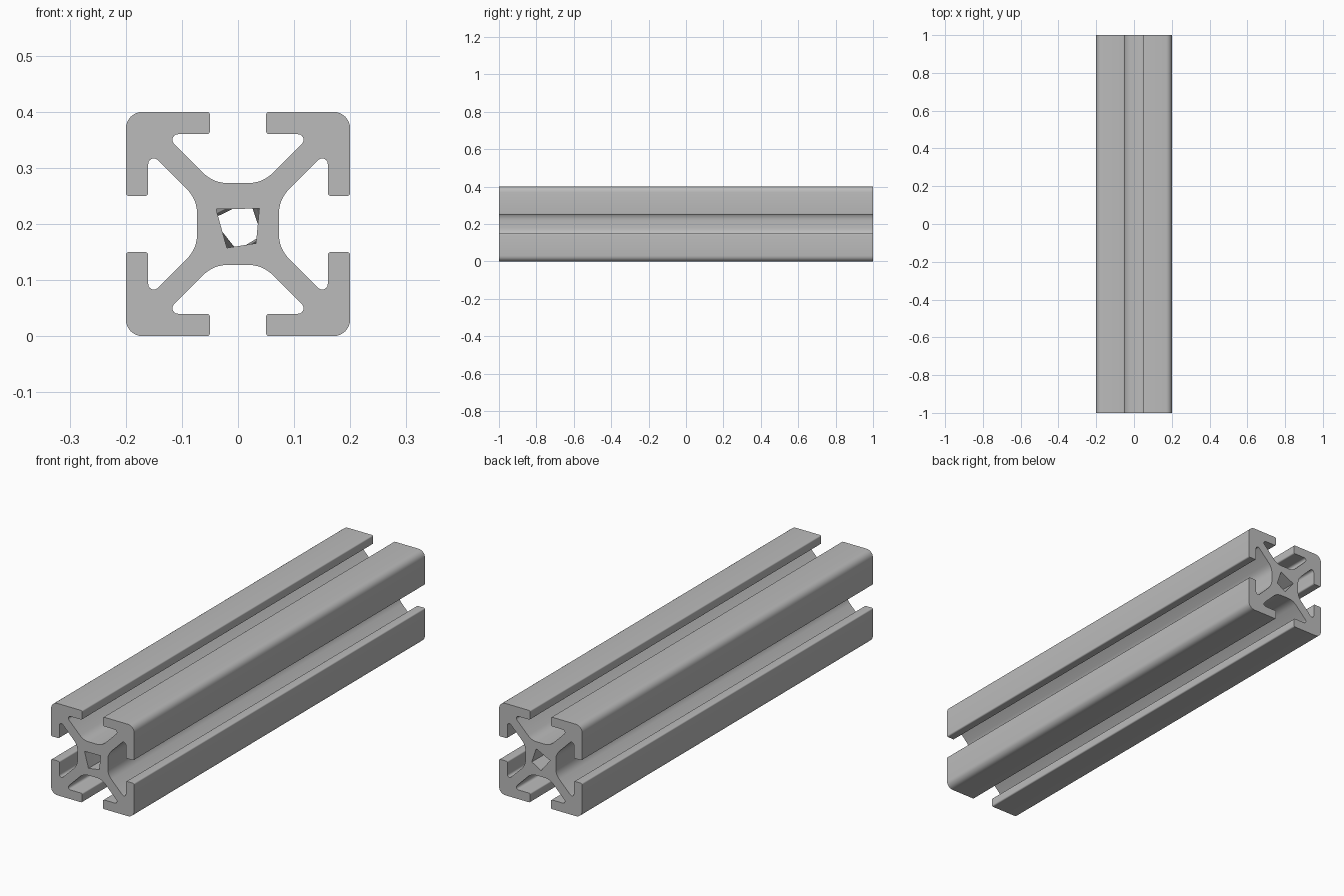
import bpy
import bmesh
import math
from mathutils import Vector

cube = bpy.data.objects.get("Cube")
if cube:
    bpy.data.objects.remove(cube, do_unlink=True)

CENTRE_Z = 0.2
HALF_LENGTH = 1.0
BORE_RADIUS = 0.047


def fillet(prev, corner, nxt, radius, steps=6):
    """Round one corner of a polygon with an arc."""
    a, b = (prev - corner).normalized(), (nxt - corner).normalized()
    half = a.angle(b) / 2
    centre = corner + (a + b).normalized() * (radius / math.sin(half))
    tangent = radius / math.tan(half)
    start = corner + a * tangent - centre
    end = corner + b * tangent - centre
    sweep = math.pi - 2 * half
    points = []
    for i in range(steps + 1):
        t = i / steps
        w0 = math.sin((1 - t) * sweep) / math.sin(sweep)
        w1 = math.sin(t * sweep) / math.sin(sweep)
        points.append(centre + start * w0 + end * w1)
    return points


# Half of one corner arm: slot floor, slot tip, lip inside, lip outside
half_arm = [(0.044, 0.073, 0.06), (0.131, 0.16, 0.01),
            (0.05, 0.16, 0.006), (0.05, 0.2, 0.006)]
arm = half_arm + [(0.2, 0.2, 0.03)] + [(v, u, r) for u, v, r in reversed(half_arm)]

# Four arms make the whole section
corners = []
for quarter in range(4):
    corners += [(Vector((u, v)), r) for u, v, r in arm]
    arm = [(v, -u, r) for u, v, r in arm]
outline = []
for i, (point, radius) in enumerate(corners):
    outline += fillet(corners[i - 1][0], point, corners[(i + 1) % len(corners)][0], radius)

# Rough four-sided bore, slightly twisted from front to back
bore_front = [146, 36, -47, -115]
bore_back = [169, 63, -26, -92]


def bore(angles):
    return [Vector((math.cos(math.radians(a)), math.sin(math.radians(a)))) * BORE_RADIUS
            for a in angles]


bm = bmesh.new()


def ring(points, y):
    verts = [bm.verts.new((p.x, y, p.y + CENTRE_Z)) for p in points]
    return verts, [bm.edges.new((verts[i - 1], verts[i])) for i in range(len(verts))]


def bridge(first, second):
    return [bm.faces.new((first[i - 1], first[i], second[i], second[i - 1]))
            for i in range(len(first))]


outer_front, outer_front_edges = ring(outline, -HALF_LENGTH)
outer_back, outer_back_edges = ring(outline, HALF_LENGTH)
inner_front, inner_front_edges = ring(bore(bore_front), -HALF_LENGTH)
inner_back, inner_back_edges = ring(bore(bore_back), HALF_LENGTH)

# Outer walls, bore walls and the two end faces
bridge(outer_front, outer_back)
bmesh.ops.triangulate(bm, faces=bridge(inner_front, inner_back))
for edges, y in ((outer_front_edges + inner_front_edges, -1),
                 (outer_back_edges + inner_back_edges, 1)):
    bmesh.ops.triangle_fill(bm, use_beauty=True, edges=edges, normal=(0, y, 0))
bmesh.ops.recalc_face_normals(bm, faces=bm.faces[:])

mesh = bpy.data.meshes.new("slotted_rail")
bm.to_mesh(mesh)
bm.free()

# Plain aluminium grey
grey = bpy.data.materials.new("aluminium_grey")
grey.use_nodes = True
grey.diffuse_color = (0.5, 0.5, 0.5, 1)
grey.node_tree.nodes["Principled BSDF"].inputs["Base Color"].default_value = (0.5, 0.5, 0.5, 1)
mesh.materials.append(grey)

rail = bpy.data.objects.new("slotted_rail", mesh)
bpy.context.collection.objects.link(rail)
bpy.context.view_layer.objects.active = rail
rail.select_set(True)
bpy.ops.object.shade_smooth_by_angle(angle=math.radians(30))
